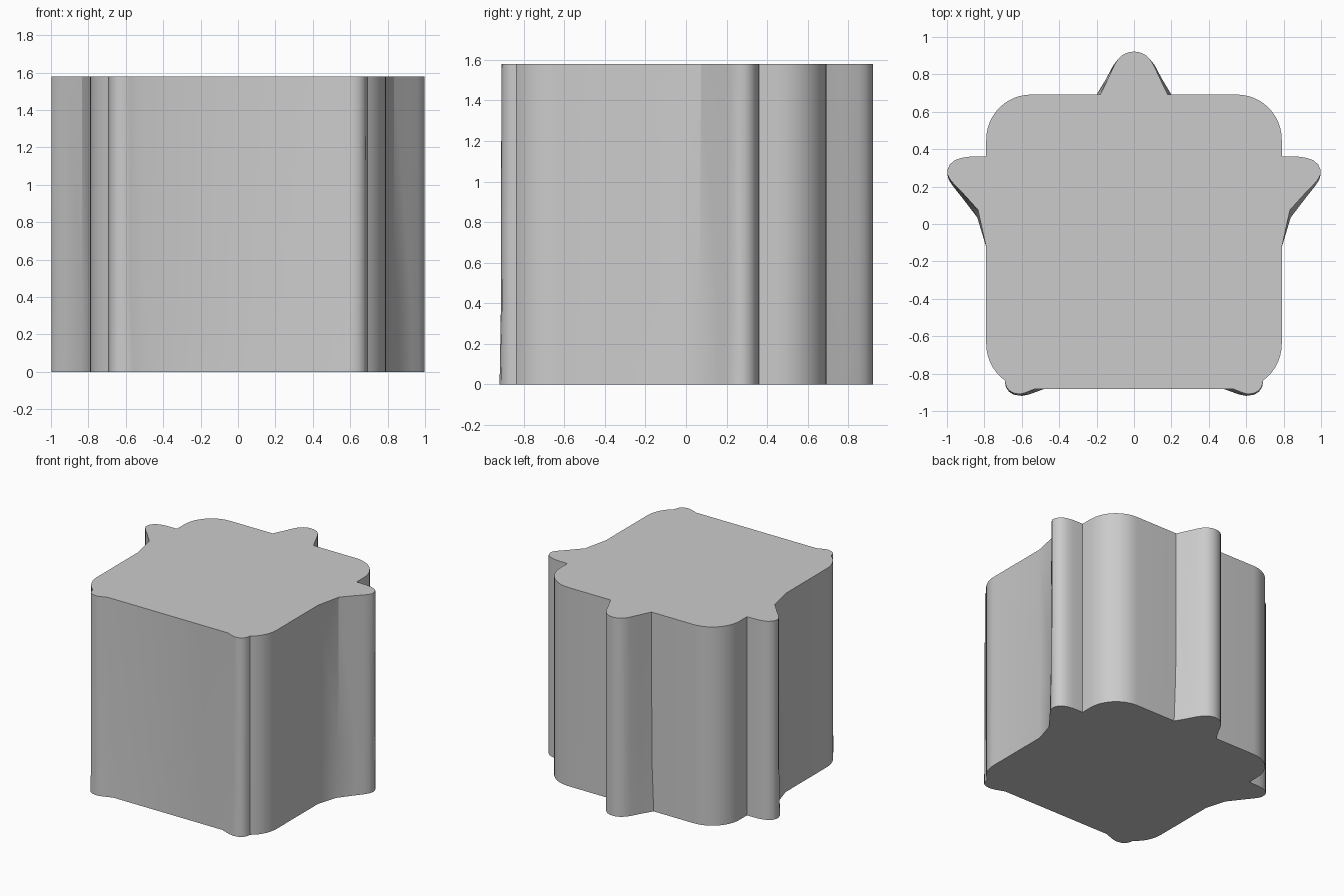
import bpy, bmesh
from math import sin, cos, radians

if "Cube" in bpy.data.objects:
    bpy.data.objects.remove(bpy.data.objects["Cube"])

HEIGHT = 1.58


def arc(cx, cy, r, a0, a1, n):
    return [(cx + r * cos(radians(a0 + (a1 - a0) * i / n)),
             cy + r * sin(radians(a0 + (a1 - a0) * i / n))) for i in range(n + 1)]


def blend(low, high, t):
    return [(a[0] + (b[0] - a[0]) * t, a[1] + (b[1] - a[1]) * t)
            for a, b in zip(low, high)]


def half_outline(t):
    """Right half, back to front; t blends the base (0) to the top (1)."""
    # Rounded back point of the star
    pts = [(0, 0.922), (0.03, 0.918), (0.06, 0.905), (0.085, 0.882)]
    pts += blend([(0.11, 0.85), (0.15, 0.775), (0.2, 0.692)],
                 [(0.105, 0.85), (0.14, 0.775), (0.18, 0.692)], t)
    # Rounded back corner of the block
    pts += arc(0.55, 0.452, 0.24, 90, 0, 12)
    # Side point of the star
    pts += [(0.79, 0.362), (0.88, 0.36), (0.925, 0.353), (0.96, 0.34),
            (0.985, 0.318), (0.997, 0.29), (0.998, 0.265)]
    pts += blend([(0.99, 0.235), (0.97, 0.205), (0.93, 0.155), (0.838, 0.035)],
                 [(0.985, 0.24), (0.96, 0.21), (0.92, 0.17), (0.834, 0.075)], t)
    pts += [(0.79, -0.125)]
    # Rounded front corner of the block
    pts += arc(0.55, -0.642, 0.24, 0, -54, 7)
    # Small front point of the star
    pts += blend([(0.685, -0.872), (0.67, -0.895), (0.645, -0.912), (0.6, -0.919),
                  (0.56, -0.911), (0.48, -0.882)],
                 [(0.683, -0.87), (0.668, -0.89), (0.645, -0.904), (0.61, -0.91),
                  (0.58, -0.902), (0.53, -0.882)], t)
    return pts


# Star-and-block prism, lofted through three levels
bm = bmesh.new()
rings = []
for z, t in [(0, 0), (0.4, 0.75), (HEIGHT, 1)]:
    half = half_outline(t)
    loop = half + [(-x, y) for x, y in reversed(half[1:])]
    rings.append([bm.verts.new((x, y, z)) for x, y in loop])
for low, high in zip(rings, rings[1:]):
    for i in range(len(low)):
        j = (i + 1) % len(low)
        bm.faces.new((low[i], low[j], high[j], high[i]))
bm.faces.new(rings[0])
bm.faces.new(rings[-1])
bmesh.ops.recalc_face_normals(bm, faces=bm.faces)
mesh = bpy.data.meshes.new("star_block")
bm.to_mesh(mesh)
bm.free()
obj = bpy.data.objects.new("star_block", mesh)
bpy.context.collection.objects.link(obj)
bpy.context.view_layer.objects.active = obj
obj.select_set(True)
bpy.ops.object.shade_smooth_by_angle(angle=radians(28))
